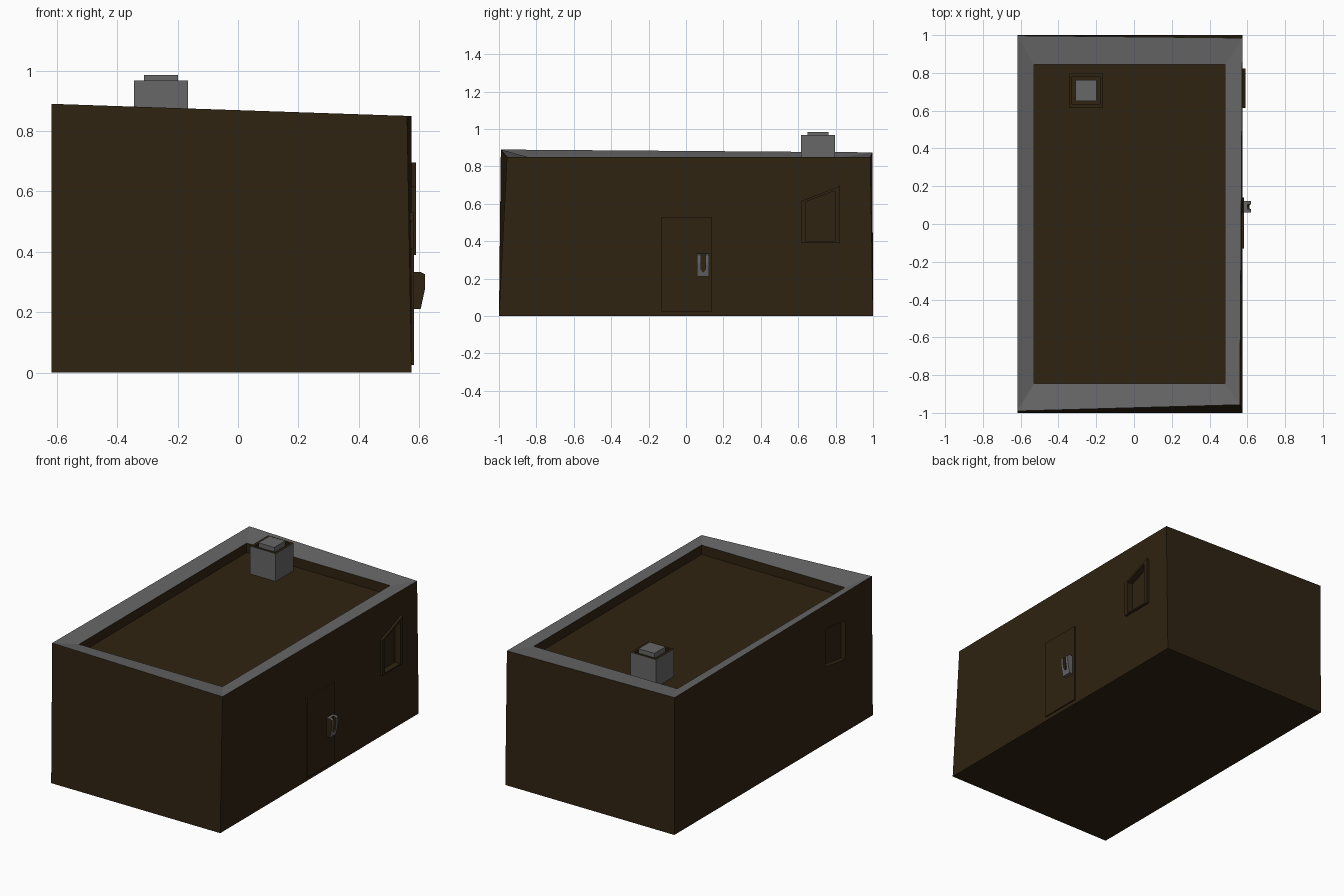
import bpy, bmesh
from mathutils import Vector

if "Cube" in bpy.data.objects:
    bpy.data.objects.remove(bpy.data.objects["Cube"])


def material(name, rgb):
    m = bpy.data.materials.new(name)
    m.diffuse_color = (*rgb, 1)
    m.use_nodes = True
    m.node_tree.nodes["Principled BSDF"].inputs["Base Color"].default_value = m.diffuse_color
    return m


BROWN = material("dark brown", (0.029, 0.0168, 0.0056))
GREY = material("grey", (0.135, 0.135, 0.135))


def finish(name, bm, rule=None):
    """Turn a bmesh into an object; rule(face) picks the material slot."""
    bmesh.ops.recalc_face_normals(bm, faces=bm.faces)
    bm.normal_update()
    for f in bm.faces:
        f.material_index = rule(f) if rule else 0
    me = bpy.data.meshes.new(name)
    bm.to_mesh(me)
    bm.free()
    me.materials.append(BROWN)
    me.materials.append(GREY)
    ob = bpy.data.objects.new(name, me)
    bpy.context.collection.objects.link(ob)
    return ob


def loft(name, rings, rule=None):
    """Closed skin through rings of corners, capped at both ends."""
    bm = bmesh.new()
    vs = [[bm.verts.new(p) for p in r] for r in rings]
    n = len(vs[0])
    for a, b in zip(vs, vs[1:]):
        for i in range(n):
            j = (i + 1) % n
            bm.faces.new((a[i], a[j], b[j], b[i]))
    bm.faces.new(vs[0])
    bm.faces.new(vs[-1])
    return finish(name, bm, rule)


def square(x0, x1, y0, y1, z):
    return [(x0, y0, z), (x1, y0, z), (x1, y1, z), (x0, y1, z)]


def plate(name, outline, x0, x1, rule=None):
    """Outline in (y, z) extruded along x."""
    return loft(name, [[(x, y, z) for y, z in outline] for x in (x0, x1)], rule)


def cut(target, cutter):
    mod = target.modifiers.new("opening", 'BOOLEAN')
    mod.operation = 'DIFFERENCE'
    mod.solver = 'EXACT'
    mod.object = cutter
    bpy.context.view_layer.objects.active = target
    bpy.ops.object.modifier_apply(modifier=mod.name)


# Building: leaning walls, uneven grey parapet and sunken roof
rim = [(-0.618, -0.99, 0.89), (0.56, -0.957, 0.85),
       (0.574, 0.985, 0.85), (-0.618, 0.997, 0.875)]
building = loft("building", [
    square(-0.618, 0.575, -1, 1, 0),
    rim,
    square(-0.53, 0.482, -0.845, 0.845, 0.85),
    square(-0.53, 0.482, -0.845, 0.845, 0.79)],
    lambda f: int(f.normal.z > 0.5 and f.calc_center_median().z > 0.82))

# Right window: slanted frame around a recessed opening
frame = plate("right_window_frame",
              [(0.615, 0.39), (0.823, 0.39), (0.823, 0.695), (0.615, 0.615)], 0.565, 0.589)
right_cutter = plate("right_window_cutter",
                     [(0.64, 0.398), (0.797, 0.398), (0.797, 0.67), (0.64, 0.61)], 0.55, 0.7)
# Left window: opening near the front
left_cutter = plate("left_window_cutter",
                    [(-0.727, 0.46), (-0.525, 0.49), (-0.525, 0.73), (-0.727, 0.71)], -0.7, -0.585)
cut(frame, right_cutter)
cut(building, right_cutter)
cut(building, left_cutter)
for c in (right_cutter, left_cutter):
    bpy.data.objects.remove(c)

# Door
plate("door", [(-0.13, 0.025), (0.14, 0.025), (0.14, 0.53), (-0.13, 0.53)], 0.56, 0.583)

# Door handle: profile in (x, z) tapered toward the bottom, slot in the middle
profile = [(0.57, 0.21), (0.605, 0.21), (0.62, 0.28), (0.62, 0.325), (0.605, 0.333), (0.57, 0.333)]
handle = loft("door_handle", [[(x, y, z) for x, z in profile] for y in (0.06, 0.123)],
              lambda f: int(f.normal.y > -0.5))
slot = plate("handle_slot_cutter",
             [(0.092, 0.235), (0.104, 0.25), (0.104, 0.34), (0.08, 0.34), (0.08, 0.25)], 0.6, 0.65)
cut(handle, slot)
bpy.data.objects.remove(slot)

# Chimney: grey sides, brown sunken top
X, Y = -0.255, 0.706


def around(h, z):
    return square(X - h, X + h, Y - h, Y + h, z)


loft("chimney", [around(0.09, 0.79), around(0.09, 0.967), around(0.074, 0.967), around(0.074, 0.95)],
     lambda f: int(abs(f.normal.z) < 0.5 and f.calc_center_median().z < 0.94))
loft("chimney_cap", [around(0.056, 0.94), around(0.056, 0.985)], lambda f: 1)
